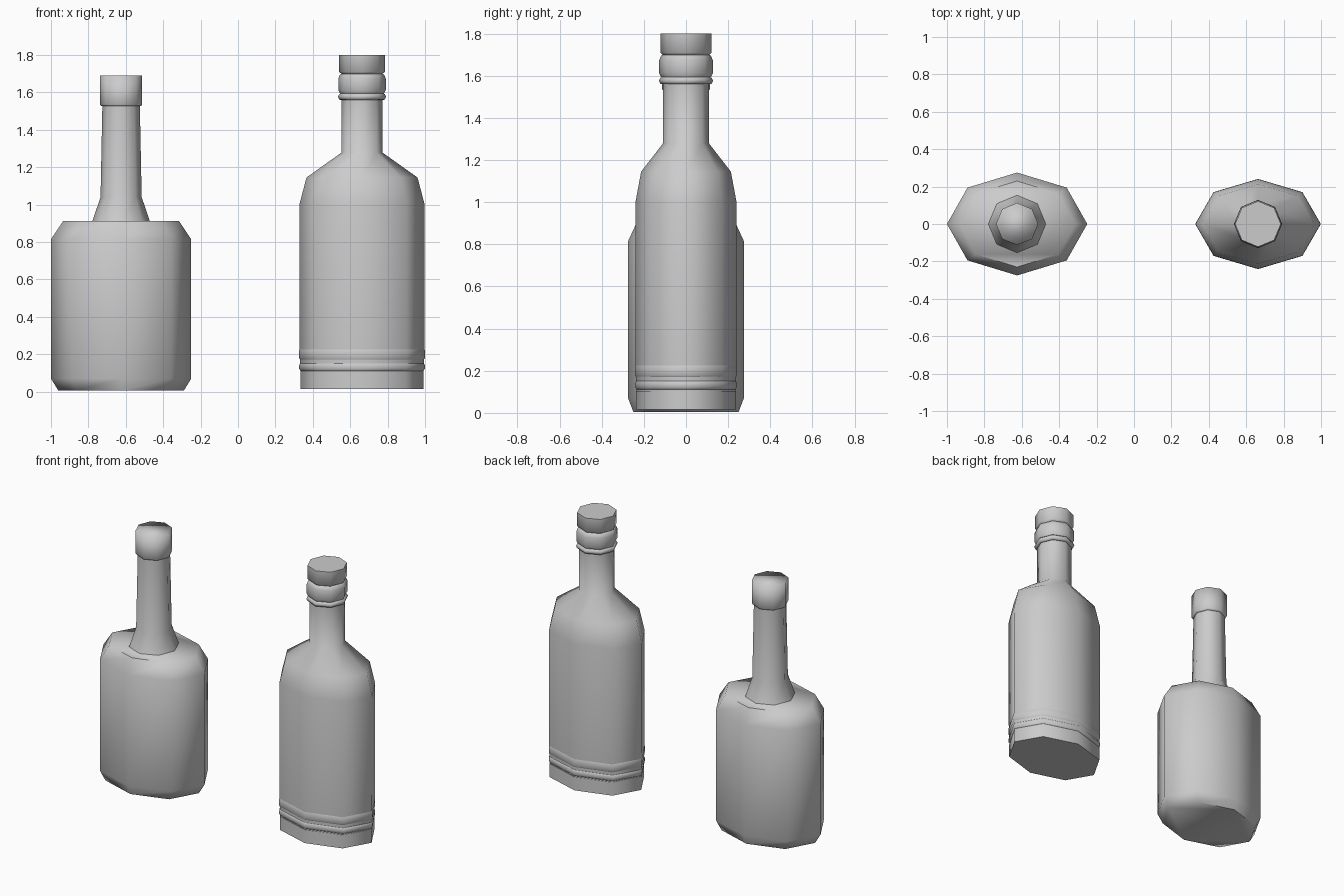
import bpy, bmesh, math

if "Cube" in bpy.data.objects:
    bpy.data.objects.remove(bpy.data.objects["Cube"])

SIDES = 8


def lathe(name, cx, profile, angle=65):
    """Loft eight-sided rings (rx, ry, z) into a closed solid."""
    bm = bmesh.new()
    rings = []
    for rx, ry, z in profile:
        rings.append([bm.verts.new((cx + rx * math.cos(2 * math.pi * i / SIDES),
                                    ry * math.sin(2 * math.pi * i / SIDES), z))
                      for i in range(SIDES)])
    for a, b in zip(rings, rings[1:]):
        for i in range(SIDES):
            j = (i + 1) % SIDES
            bm.faces.new((a[i], a[j], b[j], b[i]))
    bm.faces.new(rings[0][::-1])
    bm.faces.new(rings[-1])
    mesh = bpy.data.meshes.new(name)
    bm.to_mesh(mesh)
    bm.free()
    ob = bpy.data.objects.new(name, mesh)
    bpy.context.collection.objects.link(ob)
    bpy.ops.object.select_all(action='DESELECT')
    ob.select_set(True)
    bpy.context.view_layer.objects.active = ob
    bpy.ops.object.shade_smooth_by_angle(angle=math.radians(angle))
    return ob


def round_rings(*pairs):
    return [(r, r, z) for r, z in pairs]


# Squat bottle: chamfered oval body, flared neck, cap
LX = -0.625
lathe("squat_body", LX, [(0.335, 0.25, 0.005), (0.375, 0.275, 0.07),
                         (0.375, 0.275, 0.815), (0.31, 0.23, 0.912)])
lathe("squat_neck", LX, round_rings((0.155, 0.908), (0.11, 1.04), (0.1, 1.54)))
lathe("squat_cap", LX, round_rings((0.107, 1.527), (0.113, 1.535), (0.113, 1.69)), 100)

# Tall bottle: oval body with shoulders running into a round neck
RX = 0.663
lathe("tall_body", RX, [(0.328, 0.235, 0.1), (0.334, 0.24, 0.235), (0.335, 0.24, 1.0),
                        (0.297, 0.213, 1.145), (0.11, 0.11, 1.278), (0.11, 0.11, 1.58)])
lathe("tall_base", RX, [(0.33, 0.238, 0.015), (0.33, 0.238, 0.105)])

# Raised bands around the foot
for n, (z0, z1) in enumerate([(0.107, 0.158), (0.163, 0.237)]):
    lathe(f"foot_band_{n + 1}", RX, [(0.325, 0.233, z0), (0.336, 0.241, z0 + 0.015),
                                     (0.336, 0.241, z1 - 0.015), (0.325, 0.233, z1)])

# Neck collar, lip ring and stopper
lathe("neck_collar", RX, round_rings((0.113, 1.56), (0.122, 1.562), (0.129, 1.577),
                                     (0.122, 1.59), (0.113, 1.595)))
lathe("lip_ring", RX, round_rings((0.118, 1.594), (0.127, 1.612), (0.127, 1.675),
                                  (0.118, 1.695), (0.11, 1.7)))
lathe("stopper", RX, round_rings((0.105, 1.695), (0.122, 1.71), (0.122, 1.8)))
